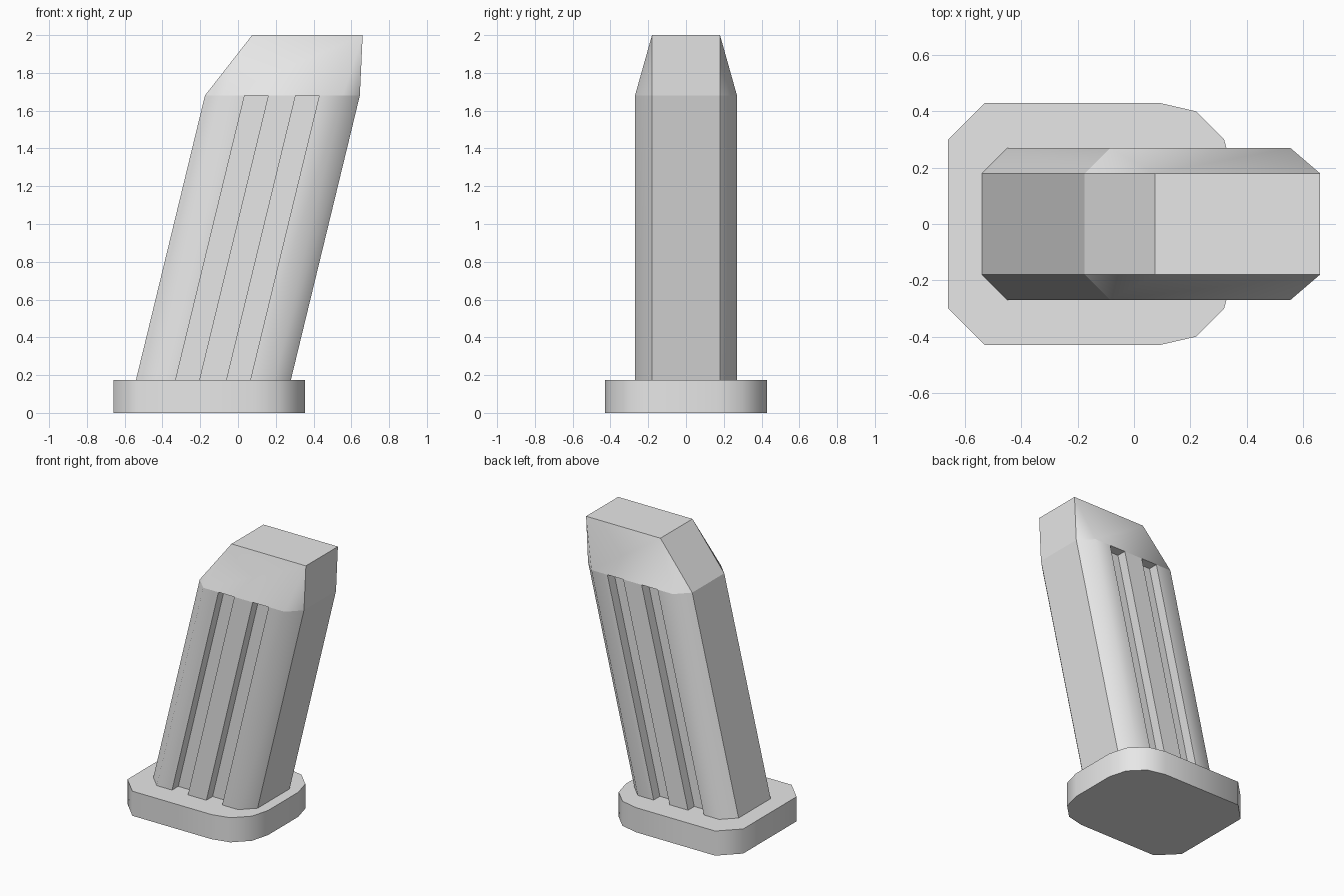
import bpy
import bmesh
import math

cube = bpy.data.objects.get("Cube")
if cube:
    bpy.data.objects.remove(cube, do_unlink=True)

grey = bpy.data.materials.new("plain_grey")
grey.use_nodes = True
grey.diffuse_color = (0.8, 0.8, 0.8, 1)
grey.node_tree.nodes["Principled BSDF"].inputs["Base Color"].default_value = (0.8, 0.8, 0.8, 1)

BASE_TOP = 0.175
SHOULDER = 1.68
LEAN = 0.365 / (SHOULDER - BASE_TOP)


def mirrored(front):
    """Close a front (-y) outline by mirroring it to the back."""
    return front + [(x, -y) for x, y in reversed(front)]


def ring(bm, outline, z, shift=0.0):
    return [bm.verts.new((x + shift, y, z)) for x, y in outline]


def bridge(bm, lower, upper):
    """Join two rings; repeated upper vertices give triangles."""
    n = len(lower)
    for i in range(n):
        j = (i + 1) % n
        quad = [lower[i], lower[j], upper[j], upper[i]]
        bm.faces.new(list(dict.fromkeys(quad)))


def finish(bm, name, crisp_ends):
    """Shade smooth, keeping steep edges and the flat ends sharp."""
    bmesh.ops.recalc_face_normals(bm, faces=bm.faces)
    bm.normal_update()
    for f in bm.faces:
        f.smooth = True
    for e in bm.edges:
        steep = e.calc_face_angle(0) > math.radians(50)
        end = crisp_ends and any(abs(f.normal.y) < 0.01 for f in e.link_faces)
        e.smooth = not (steep or end)
    mesh = bpy.data.meshes.new(name)
    bm.to_mesh(mesh)
    bm.free()
    mesh.materials.append(grey)
    bpy.context.collection.objects.link(bpy.data.objects.new(name, mesh))


# Base plate: cut corners on one end, rounded on the other
plate = mirrored([(-0.66, -0.30), (-0.53, -0.43), (0.09, -0.43),
                  (0.22, -0.40), (0.32, -0.30), (0.355, -0.17)])
bm = bmesh.new()
low, high = ring(bm, plate, 0), ring(bm, plate, BASE_TOP)
bridge(bm, low, high)
bm.faces.new(low[::-1])
bm.faces.new(high)
finish(bm, "base_plate", False)

# Leaning body with two grooves on each broad side
side = [(-0.54, -0.18), (-0.45, -0.27)]
for x in (-0.33, -0.06):
    side += [(x, -0.27), (x, -0.20), (x + 0.125, -0.20), (x + 0.125, -0.27)]
side += [(0.19, -0.27), (0.28, -0.18)]
body = mirrored(side)
bm = bmesh.new()
low = ring(bm, body, BASE_TOP)
high = ring(bm, body, SHOULDER, LEAN * (SHOULDER - BASE_TOP))
bridge(bm, low, high)
bm.faces.new(low[::-1])
finish(bm, "body", True)

# Tapered crown closing the body and the groove tops
shoulder = mirrored([(-0.175, -0.18), (-0.085, -0.27), (0.555, -0.27), (0.645, -0.18)])
tip = mirrored([(0.075, -0.18), (0.66, -0.18)])
bm = bmesh.new()
low, high = ring(bm, shoulder, SHOULDER), ring(bm, tip, 2.0)
bridge(bm, low, [v for v in high for _ in range(2)])
bm.faces.new(low[::-1])
bm.faces.new(high)
finish(bm, "crown", True)
